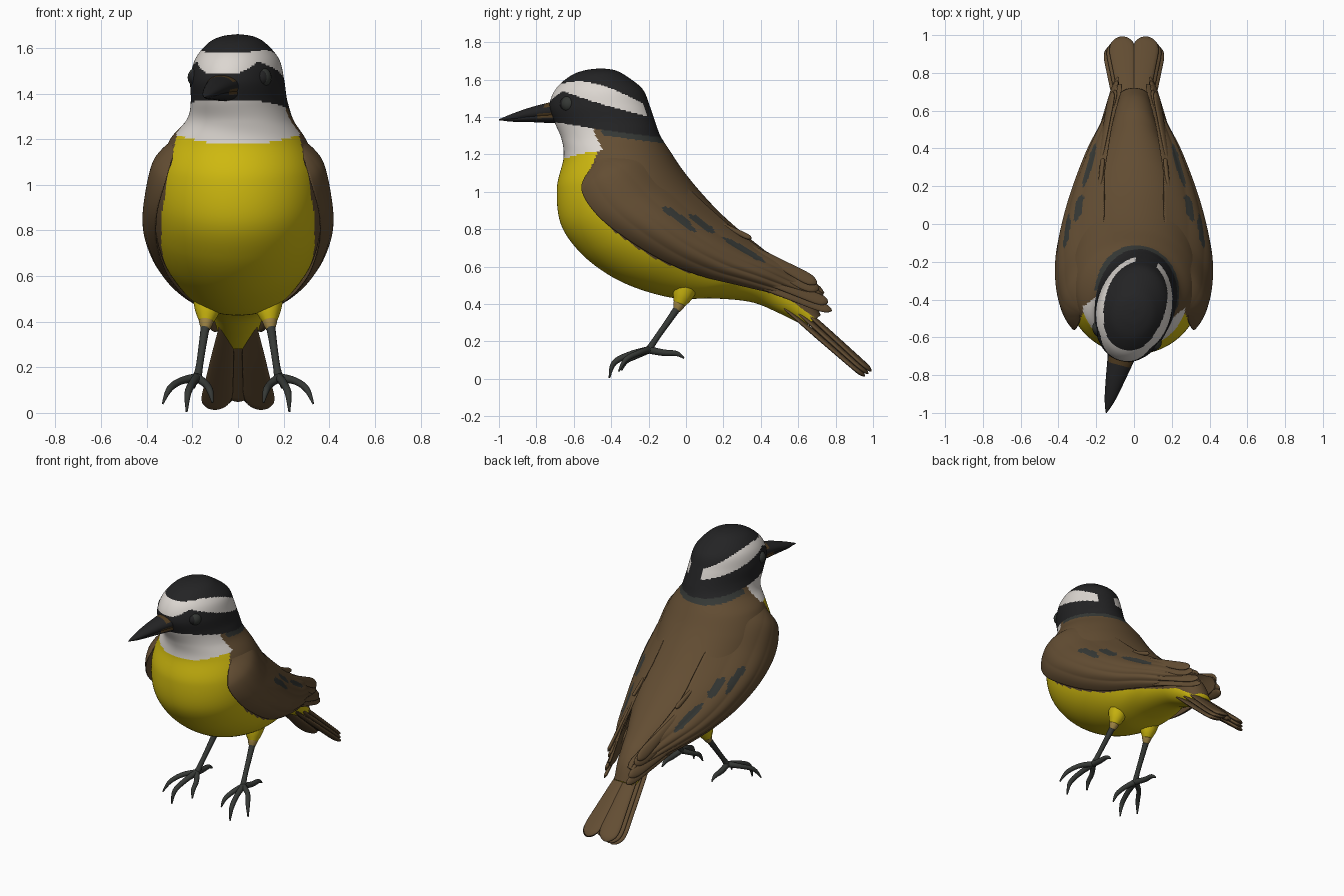
import bpy, bmesh, math
from mathutils import Vector, Matrix

if "Cube" in bpy.data.objects:
    bpy.data.objects.remove(bpy.data.objects["Cube"])


def material(name, rgb):
    m = bpy.data.materials.new(name)
    m.diffuse_color = (*rgb, 1)
    m.use_nodes = True
    m.node_tree.nodes["Principled BSDF"].inputs["Base Color"].default_value = m.diffuse_color
    return m


MATS = [material("yellow", (.64, .50, .005)), material("brown", (.125, .075, .033)),
        material("black", (.017, .017, .018)), material("white", (.72, .68, .64)),
        material("slate grey", (.036, .04, .036)), material("tan", (.36, .24, .06)),
        material("dark brown", (.08, .045, .015))]
YELLOW, BROWN, BLACK, WHITE, SLATE, TAN, DARK = range(7)


def spline(rows, n):
    """Smooth curve through rows of numbers, n steps per span."""
    rows = [Vector(r) for r in rows]
    out = []
    for i in range(len(rows) - 1):
        p0, p1, p2, p3 = rows[max(i - 1, 0)], rows[i], rows[i + 1], rows[min(i + 2, len(rows) - 1)]
        for k in range(n):
            t = k / n
            out.append(.5 * (2 * p1 + (p2 - p0) * t + (2 * p0 - 5 * p1 + 4 * p2 - p3) * t * t
                             + (3 * p1 - p0 - 3 * p2 + p3) * t ** 3))
    return out + [rows[-1]]


def ellipse(c, a, b, n):
    return [c + a * math.cos(2 * math.pi * i / n) + b * math.sin(2 * math.pi * i / n) for i in range(n)]


def loft(name, rings, colour, warp=None):
    """Skin closed rings; colour is a slot or a rule on the face centre."""
    bm = bmesh.new()
    vs = [[bm.verts.new(p) for p in r] for r in rings]
    n = len(vs[0])
    for a, b in zip(vs, vs[1:]):
        for i in range(n):
            bm.faces.new((a[i], a[(i + 1) % n], b[(i + 1) % n], b[i]))
    bm.faces.new(vs[0])
    bm.faces.new(vs[-1])
    bmesh.ops.recalc_face_normals(bm, faces=bm.faces)
    for f in bm.faces:
        f.smooth = True
        f.material_index = colour(f.calc_center_median()) if callable(colour) else colour
    if warp:
        for v in bm.verts:
            v.co = warp(v.co)
    me = bpy.data.meshes.new(name)
    bm.to_mesh(me)
    bm.free()
    for m in MATS:
        me.materials.append(m)
    ob = bpy.data.objects.new(name, me)
    bpy.context.collection.objects.link(ob)
    return ob


def tube(name, pts, colour, n=12, steps=5):
    """Round tapered tube through (x, y, z, radius) points."""
    rows = spline(pts, steps)
    rings = []
    for i, r in enumerate(rows):
        d = (rows[min(i + 1, len(rows) - 1)].xyz - rows[max(i - 1, 0)].xyz).normalized()
        a = d.cross(Vector((1, .1, .2))).normalized()
        rings.append(ellipse(r.xyz, a * r[3], d.cross(a) * r[3], n))
    return loft(name, rings, colour)


def feather(name, base, tip, normal, half, thick, colour):
    """Flat blade that widens and ends in a rounded tip."""
    base, tip = Vector(base), Vector(tip)
    d = (tip - base).normalized()
    side = d.cross(Vector(normal)).normalized()
    up = side.cross(d)
    shape = [(0, .4), (.3, .65), (.7, .92), (.85, 1), (.93, .88), (.98, .5), (1, .06)]
    return loft(name, [ellipse(base.lerp(tip, t), side * half * w, up * thick * min(1, w * 1.3), 16)
                       for t, w in spline(shape, 4)], colour)


def turn(p):
    """Turn the head a little to one side."""
    k = min(1, max(0, (p.z - 1.2) / .15))
    c = Vector((0, -.45, 0))
    return c + Matrix.Rotation(math.radians(-15) * k * k * (3 - 2 * k), 3, 'Z') @ (p - c)


def yellow_edge(z):
    pts = [(.28, .75), (.42, .56), (.5, .32), (.57, 0), (.66, -.2), (.8, -.4), (.95, -.5),
           (1.1, -.52), (1.24, -.46)]
    for (z0, y0), (z1, y1) in zip(pts, pts[1:]):
        if z <= z1:
            return y0 + (y1 - y0) * (z - z0) / (z1 - z0)
    return -.46


def plumage(p):
    x, y, z = p
    mask = 1.37 - .15 * max(0, y + .65)
    if z > mask:
        low = min(1.515 - .3 * (y + .55), 1.485 + .6 * max(0, y + .72))
        high = 1.59 - 1.0 * max(0, y + .55) ** 2 - .1 * max(0, -.55 - y)
        stripe = low < z < high and (y < -.45 or abs(x) > .06)
        return WHITE if stripe else BLACK
    if y > -.4 and z > mask - .03:
        return SLATE
    if z > 1.175 + .6 * x * x and y < -.44:
        return WHITE
    return YELLOW if y < yellow_edge(z) else BROWN


# Body and head: rows are back point (y, z), front point (y, z), half width
body = [(-.45, 1.66, -.46, 1.66, .004), (-.38, 1.65, -.54, 1.65, .07), (-.32, 1.62, -.62, 1.62, .125),
        (-.23, 1.55, -.70, 1.55, .18), (-.19, 1.46, -.735, 1.46, .20), (-.155, 1.36, -.705, 1.37, .207),
        (-.13, 1.29, -.665, 1.28, .233), (-.08, 1.21, -.655, 1.18, .30), (-.02, 1.12, -.69, 1.02, .348),
        (.06, 1.02, -.67, .83, .365), (.17, .90, -.57, .68, .36), (.28, .80, -.42, .56, .33),
        (.38, .72, -.25, .48, .28), (.48, .64, -.05, .43, .22), (.55, .58, .15, .43, .165),
        (.62, .52, .35, .41, .125), (.68, .44, .50, .35, .10), (.72, .34, .64, .28, .075)]
rings = []
for ty, tz, by, bz, w in spline(body, 13):
    t, b = Vector((0, ty, tz)), Vector((0, by, bz))
    rings.append(ellipse((t + b) / 2, (t - b) / 2, Vector((w, 0, 0)), 168))
loft("body_and_head", rings, plumage, turn)

# Beak: rows are y, z, half width, half height
for name, rows in (("upper_beak", [(-.66, 1.435, .085, .055), (-.74, 1.432, .068, .046), (-.85, 1.417, .048, .033),
                                   (-.95, 1.398, .027, .018), (-1.019, 1.385, .003, .003)]),
                   ("lower_beak", [(-.66, 1.405, .075, .04), (-.74, 1.402, .06, .034), (-.85, 1.395, .042, .022),
                                   (-.95, 1.387, .022, .012), (-1.0, 1.384, .003, .003)])):
    loft(name, [ellipse(Vector((0, y, z)), Vector((w, 0, 0)), Vector((0, 0, h)), 28)
                for y, z, w, h in spline(rows, 6)],
         lambda p: DARK if (p.y > -.8 and abs(p.z - 1.405) < .013) or p.y > -.755 and p.z > 1.45 else BLACK, turn)

# Wing rows: top (y, z), bottom (y, z), x at top, middle and bottom, thickness
wing = [(-.44, 1.215, -.5, 1.14, .27, .285, .285, .01), (-.2, 1.2, -.56, 1.02, .225, .368, .32, .05),
        (-.02, 1.05, -.48, .88, .17, .392, .358, .05), (.12, .92, -.32, .75, .16, .394, .36, .05),
        (.26, .80, -.12, .63, .16, .36, .325, .05), (.40, .70, .08, .55, .14, .305, .275, .05),
        (.52, .63, .28, .50, .12, .24, .225, .04), (.62, .56, .45, .46, .095, .17, .165, .03),
        (.71, .50, .62, .42, .07, .115, .11, .02), (.74, .46, .71, .42, .07, .095, .09, .01)]
STREAKS = [(-.08, .89, .05, .02), (-.02, .85, .05, .02), (.06, .85, .05, .018), (.11, .81, .05, .018),
           (.02, .81, .04, .012), (.31, .69, .13, .016)]


def wing_colour(p):
    for y, z, length, width in STREAKS:
        u, v = (p.y - y) * .86 - (p.z - z) * .5, (p.y - y) * .5 + (p.z - z) * .86
        if (u / length) ** 2 + (v / width) ** 2 < 1:
            return SLATE
    return BROWN


def wing_ring(row, side, t):
    ty, tz, by, bz, xt, xm, xb, th = row
    outer, inner = [], []
    for i in range(61):
        s = i / 60
        x = xt * (1 - s) * (1 - 2 * s) + xm * 4 * s * (1 - s) + xb * s * (2 * s - 1)
        ridge = .01 * t * abs(math.sin(5 * math.pi * s))
        y, z = ty + (by - ty) * s, tz + (bz - tz) * s
        outer.append(Vector((side * (x + ridge), y, z)))
        inner.append(Vector((side * (x - .005 - th * math.sin(math.pi * s)), y, z)))
    return outer + inner[::-1]


for side, tag in ((1, "left"), (-1, "right")):
    rows = spline(wing, 12)
    loft(f"{tag}_wing", [wing_ring(r, side, i / len(rows)) for i, r in enumerate(rows)], wing_colour)

    # Long wing feathers
    quills = [((.20, .22, .765), (.115, .70, .51), .035), ((.24, .2, .68), (.10, .71, .48), .04),
              ((.25, .25, .59), (.09, .76, .41), .035), ((.24, .2, .57), (.085, .78, .365), .03),
              ((.19, .10, .87), (.165, .35, .75), .016)]
    for i, (b, t, half) in enumerate(quills):
        feather(f"{tag}_wing_feather_{i + 1}", (side * b[0], *b[1:]), (side * t[0], *t[1:]),
                (side, .3, .5), half, .011, BROWN)

    # Tail feathers, stacked and fanned
    for i in range(3):
        feather(f"{tag}_tail_feather_{i + 1}", (side * (.02 + .012 * i), .515 - .02 * i, .475 - .026 * i),
                (side * (.07 + .015 * i), .992 - .018 * i, .04 - .013 * i),
                (side * .12, .7, .7), .068, .014, BROWN)

    # Eye with its rim
    for name, y, r, c in (("eye_rim", -.592, .046, SLATE), ("eye", -.602, .04, BLACK)):
        pos = turn(Vector((side * .143, y, 1.47)))
        loft(f"{tag}_{name}", [ellipse(pos + Vector((0, 0, r * math.cos(a))), Vector((r * math.sin(a), 0, 0)),
                                       Vector((0, r * math.sin(a), 0)), 20)
                               for a in [math.pi * (k + .05) / 12.1 for k in range(13)]], c)

    # Thigh, leg and toes
    def limb(name, pts, c):
        tube(f"{tag}_{name}", [(side * p[0], *p[1:]) for p in pts], c)
    limb("thigh", [(.13, .0, .50, .07), (.135, -.02, .44, .052), (.14, -.035, .40, .032)], YELLOW)
    limb("thigh_cuff", [(.137, -.025, .43, .036), (.14, -.038, .395, .031), (.143, -.05, .365, .019)], TAN)
    limb("leg", [(.14, -.03, .40, .021), (.155, -.10, .30, .017), (.17, -.17, .20, .016), (.18, -.2, .15, .022)], SLATE)
    toes = {"inner": [(.14, -.26, .125, .016), (.122, -.32, .095, .014), (.112, -.345, .045, .004)],
            "middle": [(.2, -.3, .13, .017), (.22, -.385, .085, .015), (.225, -.41, .004, .004)],
            "outer": [(.25, -.25, .14, .016), (.30, -.32, .105, .014), (.33, -.36, .04, .004)],
            "hind": [(.19, -.12, .14, .018), (.192, -.05, .135, .014), (.192, -.01, .11, .004)]}
    for toe, pts in toes.items():
        limb(f"{toe}_toe", [(.18, -.2, .155, .02)] + pts, SLATE)

# Middle tail feather closing the gap between the halves
feather("middle_tail_feather", (0, .50, .46), (0, .955, .05), (0, .7, .7), .06, .018, BROWN)
